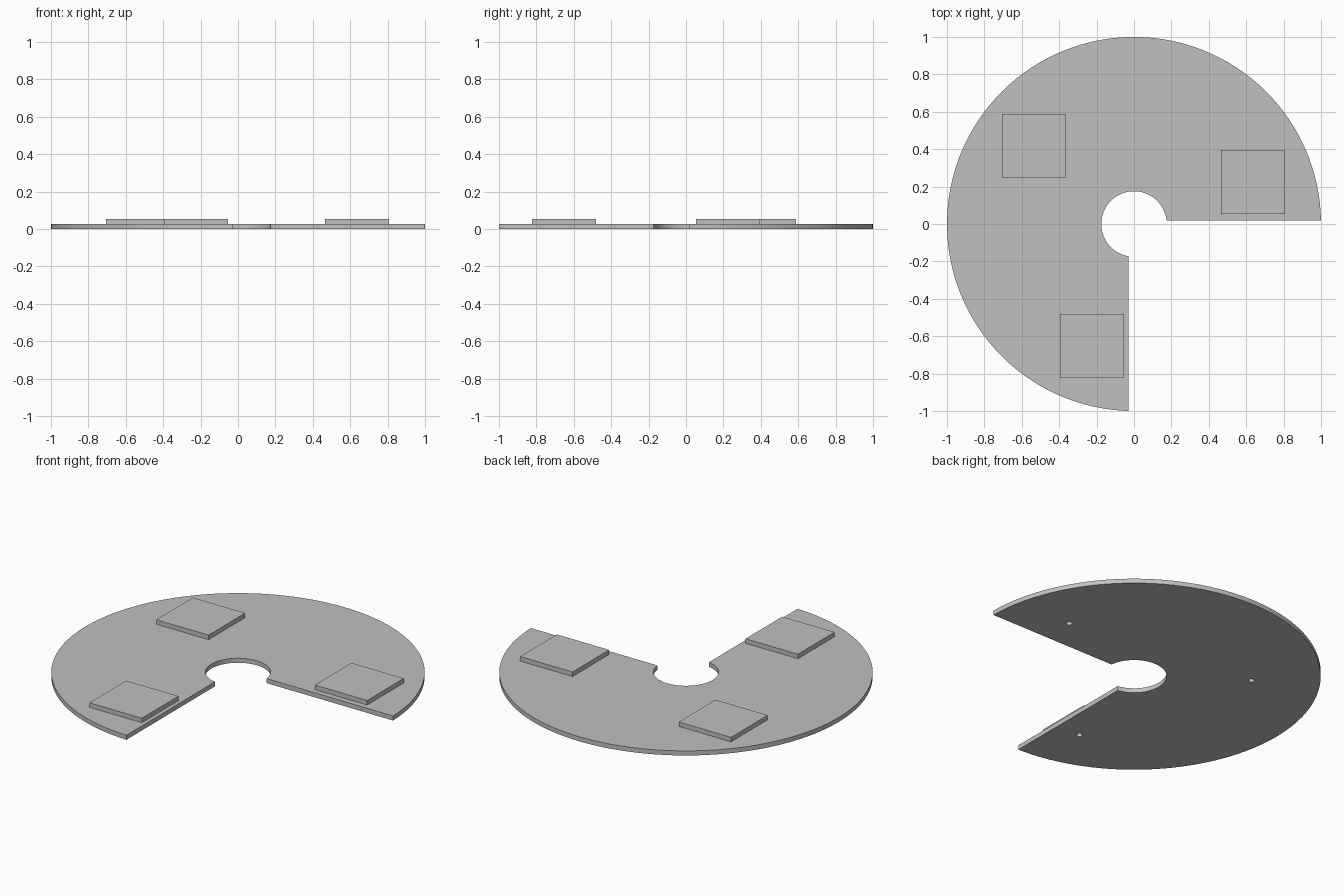
import bpy
import bmesh
from math import asin, acos, cos, sin, pi

cube = bpy.data.objects.get("Cube")
if cube:
    bpy.data.objects.remove(cube, do_unlink=True)

OUTER, INNER = 1.0, 0.175      # disc and bore radii
EDGE_Y, EDGE_X = 0.02, -0.03   # straight sides of the open quarter
DISC_TOP, PAD_TOP = 0.027, 0.054
PAD_SIZE = 0.342

grey = bpy.data.materials.new("plain_grey")
grey.use_nodes = True
grey.diffuse_color = (0.53, 0.53, 0.53, 1)
grey.node_tree.nodes["Principled BSDF"].inputs["Base Color"].default_value = grey.diffuse_color


def finish(name, bm):
    """Turn a bmesh into a grey object."""
    bmesh.ops.recalc_face_normals(bm, faces=bm.faces)
    mesh = bpy.data.meshes.new(name)
    bm.to_mesh(mesh)
    bm.free()
    mesh.materials.append(grey)
    obj = bpy.data.objects.new(name, mesh)
    bpy.context.collection.objects.link(obj)
    return obj


def arc(radius, steps):
    """Points from the right-hand cut round to the front cut."""
    start = asin(EDGE_Y / radius)
    end = 2 * pi - acos(EDGE_X / radius)
    angles = [start + (end - start) * i / steps for i in range(steps + 1)]
    return [(radius * cos(a), radius * sin(a), 0) for a in angles]


def prism(name, outline, height):
    bm = bmesh.new()
    face = bm.faces.new([bm.verts.new(p) for p in outline])
    result = bmesh.ops.extrude_face_region(bm, geom=[face])
    top = [v for v in result["geom"] if isinstance(v, bmesh.types.BMVert)]
    bmesh.ops.translate(bm, verts=top, vec=(0, 0, height))
    return finish(name, bm)


# Three-quarter disc with a round bore
disc = prism("base_disc", arc(OUTER, 96) + arc(INNER, 48)[::-1], DISC_TOP)

# Small round holes through the disc, under the pads
for i, (x, y) in enumerate([(-0.51, 0.37), (0.63, 0.21), (-0.18, -0.67)]):
    bm = bmesh.new()
    bmesh.ops.create_cone(bm, cap_ends=True, segments=24, radius1=0.016,
                          radius2=0.016, depth=0.2)
    cutter = finish(f"hole_cutter_{i + 1}", bm)
    cutter.location = (x, y, 0)
    cutter.hide_render = True
    cutter.hide_set(True)
    cutter.display_type = 'WIRE'
    cut = disc.modifiers.new(f"hole_{i + 1}", 'BOOLEAN')
    cut.operation = 'DIFFERENCE'
    cut.solver = 'EXACT'
    cut.object = cutter

# Apply the holes and remove the cutters
bpy.context.view_layer.update()
depsgraph = bpy.context.evaluated_depsgraph_get()
cut_mesh = bpy.data.meshes.new_from_object(disc.evaluated_get(depsgraph))
disc.modifiers.clear()
disc.data = cut_mesh
for obj in [o for o in bpy.data.objects if o.name.startswith("hole_cutter")]:
    bpy.data.objects.remove(obj, do_unlink=True)

# Square pads resting on the disc
h = PAD_SIZE / 2
square = [(-h, -h, 0), (h, -h, 0), (h, h, 0), (-h, h, 0)]
pads = {"back_right_pad": (-0.535, 0.416), "left_pad": (0.636, 0.225),
        "front_pad": (-0.224, -0.652)}
for name, (x, y) in pads.items():
    pad = prism(name, square, PAD_TOP - DISC_TOP)
    pad.location = (x, y, DISC_TOP)

# Smooth rim and bore, crisp edges
bpy.ops.object.select_all(action='DESELECT')
disc.select_set(True)
bpy.context.view_layer.objects.active = disc
bpy.ops.object.shade_smooth_by_angle()
